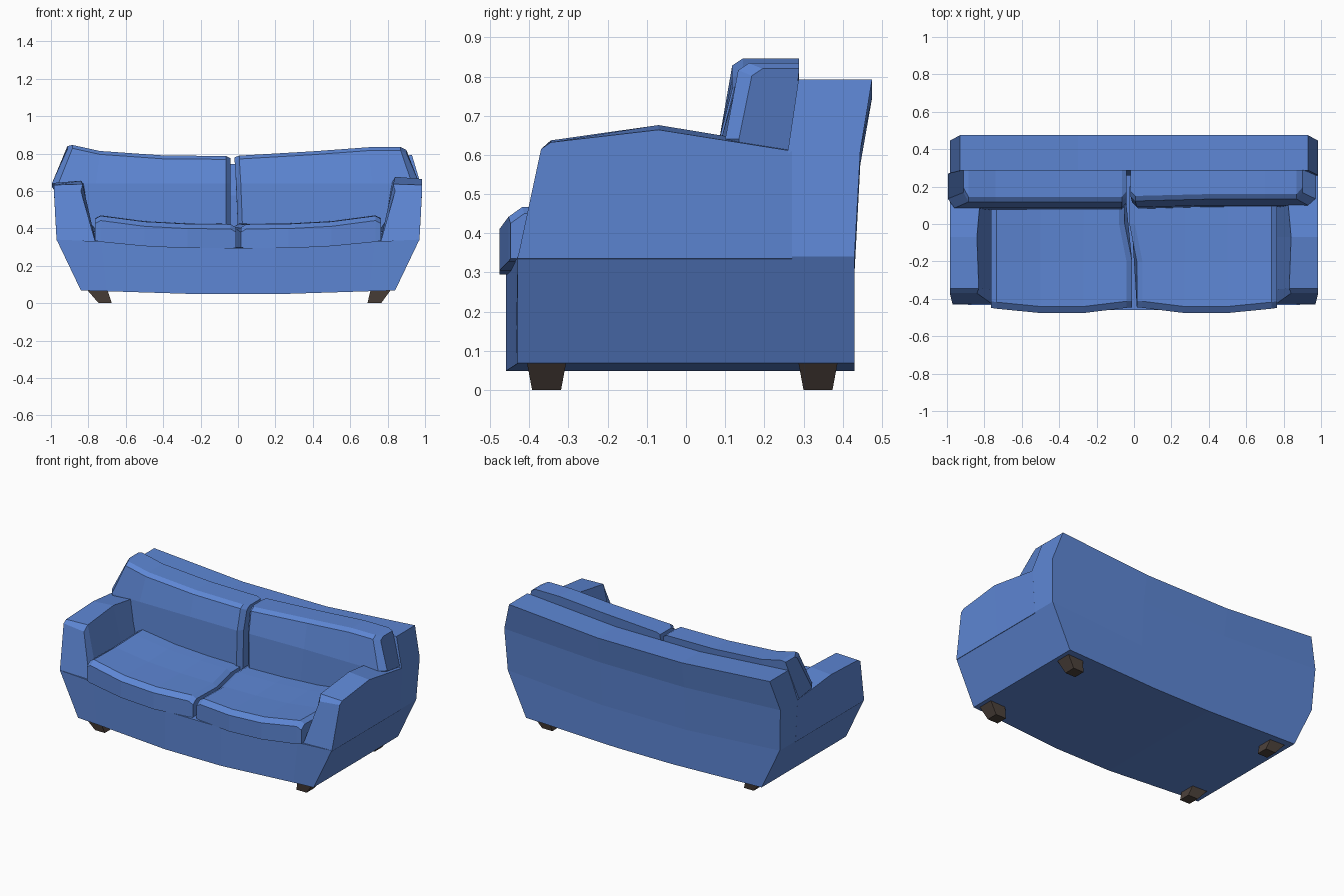
import bpy, bmesh

if "Cube" in bpy.data.objects:
    bpy.data.objects.remove(bpy.data.objects["Cube"])


def material(name, rgb):
    m = bpy.data.materials.new(name)
    m.diffuse_color = (*rgb, 1)
    m.use_nodes = True
    m.node_tree.nodes["Principled BSDF"].inputs["Base Color"].default_value = m.diffuse_color
    return m


BLUE = material("blue fabric", (0.11, 0.24, 0.66))
BROWN = material("dark brown wood", (0.075, 0.055, 0.045))


def loft(name, rings, mat):
    """Closed solid through a row of rings with equal point counts."""
    bm = bmesh.new()
    rows = [[bm.verts.new(p) for p in r] for r in rings]
    n = len(rows[0])
    for a, b in zip(rows, rows[1:]):
        for i in range(n):
            j = (i + 1) % n
            bm.faces.new((a[i], a[j], b[j], b[i]))
    bm.faces.new(rows[0])
    bm.faces.new(rows[-1])
    bmesh.ops.recalc_face_normals(bm, faces=bm.faces)
    me = bpy.data.meshes.new(name)
    bm.to_mesh(me)
    bm.free()
    me.materials.append(mat)
    ob = bpy.data.objects.new(name, me)
    bpy.context.collection.objects.link(ob)
    return ob


# base: stations across x, front bulging in the middle (x low, x high, z low, z high, front y)
stations = [(0.84, 0.97, 0.068, 0.34, -0.43), (0.7, 0.73, 0.064, 0.33, -0.435),
            (0.2, 0.2, 0.048, 0.295, -0.46)]
full = [(-a, -b, c, d, e) for a, b, c, d, e in stations] + stations[::-1]
loft("base", [[(xl, f, zl), (xh, f, zh), (xh, 0.43, zh), (xl, 0.43, zl)]
              for xl, xh, zl, zh, f in full], BLUE)

# backrest: higher at the ends (x low, x mid, x top, z low, z mid, z top)
stations = [(0.97, 0.985, 0.93, 0.34, 0.61, 0.792), (0.3, 0.3, 0.3, 0.295, 0.575, 0.745)]
full = [(-a, -b, -c, d, e, f) for a, b, c, d, e, f in stations] + stations[::-1]
loft("backrest", [[(xl, 0.26, zl), (xm, 0.26, zm), (xt, 0.287, zt),
                   (xt, 0.475, zt), (xm, 0.445, zm), (xl, 0.43, zl)]
                  for xl, xm, xt, zl, zm, zt in full], BLUE)


# arms: stations from front to back (low y, top y, outer z, inner z, inner x)
def arm(name, s, peak):
    rows = [(-0.43, -0.37, 0.615, 0.60, 0.84), (-0.35, -0.345, 0.632, 0.637, 0.83),
            (-0.07, -0.07, peak - 0.012, peak, 0.84), (0.27, 0.27, 0.61, 0.62, 0.81)]
    loft(name, [[(s * 0.97, yl, 0.335), (s * 0.985, yt, zo),
                 (s * xi, yt, zi), (s * 0.755, yl, 0.30)]
                for yl, yt, zo, zi, xi in rows], BLUE)


arm("right_arm", 1, 0.676)
arm("left_arm", -1, 0.655)


# seat cushions: stations from middle to arm (x, front y, bottom z, top z, back shift)
def seat(name, s, inner):
    rows = [(inner, -0.445, 0.298, 0.405, -0.04), (inner + s * 0.03, -0.448, 0.294, 0.422, -0.04),
            (s * 0.27, -0.476, 0.294, 0.424, 0), (s * 0.5, -0.476, 0.305, 0.436, 0),
            (s * 0.735, -0.453, 0.328, 0.467, 0), (s * 0.765, -0.448, 0.335, 0.45, 0)]
    loft(name, [[(x, f, zb), (x, f, zt - 0.025), (x, f + 0.035, zt), (x, -0.2, zt - 0.004),
                 (x + d, 0.0, zt + 0.002), (x + d, 0.2, zt + 0.004), (x + d, 0.2, zb)]
                for x, f, zb, zt, d in rows], BLUE)


seat("right_seat_cushion", 1, 0.015)
seat("left_seat_cushion", -1, -0.01)


# back cushions (x low, x mid, x top, top z, front setback)
def back_cushion(name, rows):
    loft(name, [[(xl, 0.075 + d, 0.38), (xm, 0.085 + d, 0.64), (xt, 0.118 + d, zt - 0.018),
                 (xt, 0.145 + d, zt), (xt, 0.289, zt), (xm, 0.27, 0.62), (xl, 0.26, 0.38)]
                for xl, xm, xt, zt, d in rows], BLUE)


back_cushion("right_back_cushion", [
    (0.0, -0.01, -0.018, 0.78, 0.03), (0.025, 0.015, 0.007, 0.789, 0.005),
    (0.38, 0.4, 0.4, 0.812, 0.015), (0.62, 0.72, 0.7, 0.834, 0.015),
    (0.75, 0.93, 0.87, 0.834, 0.015), (0.78, 0.97, 0.9, 0.82, 0.05)])
back_cushion("left_back_cushion", [
    (-0.04, -0.04, -0.04, 0.775, 0.03), (-0.065, -0.065, -0.065, 0.787, 0.0),
    (-0.38, -0.4, -0.4, 0.79, 0.0), (-0.62, -0.76, -0.74, 0.814, 0.0),
    (-0.75, -0.96, -0.885, 0.846, 0.0), (-0.78, -0.995, -0.912, 0.84, 0.05)])


# tapered feet (bottom x range, top x range, y centre)
def foot(name, b0, b1, t0, t1, y):
    loft(name, [[(x0, y - h, z), (x1, y - h, z), (x1, y + h, z), (x0, y + h, z)]
                for x0, x1, h, z in ((b0, b1, 0.037, 0), (t0, t1, 0.051, 0.075))], BROWN)


for label, y in (("front", -0.356), ("back", 0.337)):
    foot(label + "_right_foot", 0.692, 0.765, 0.71, 0.82, y)
    foot(label + "_left_foot", -0.745, -0.675, -0.81, -0.7, y)
